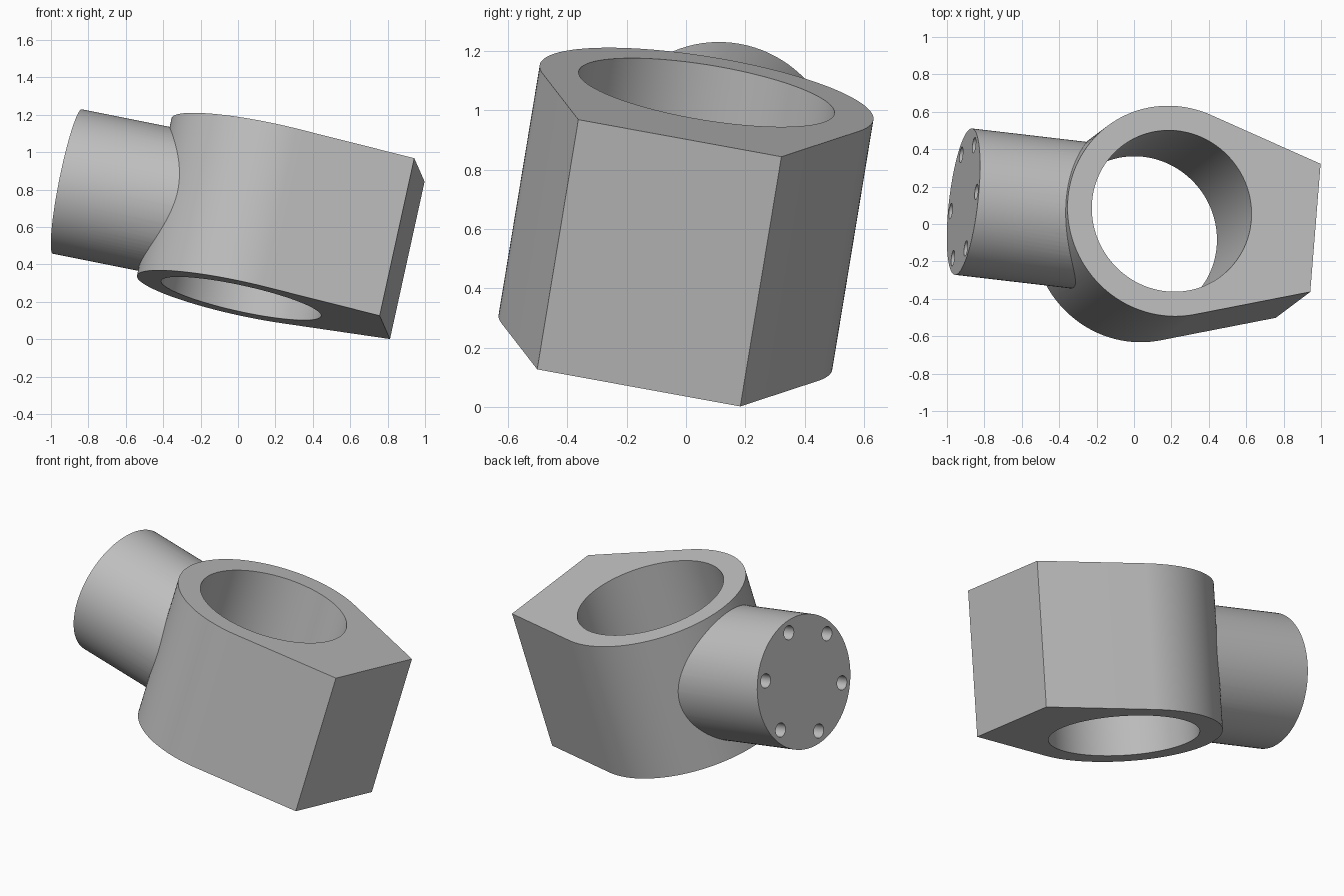
import bpy
import bmesh
from math import acos, atan2, cos, hypot, pi, radians, sin
from mathutils import Matrix, Vector

if "Cube" in bpy.data.objects:
    bpy.data.objects.remove(bpy.data.objects["Cube"])

# Dimensions in the housing's own frame: bore along z, stub along -x
HEIGHT = 0.873
OUTER_R, BORE_R = 0.57, 0.437
FLAT_X, FLAT_HALF = 0.789, 0.349
STUB_R, STUB_END = 0.394, -1.048
BOLT_CIRCLE, BOLT_R, BOLT_DEPTH = 0.325, 0.042, 0.2

# Tilted placement
across = Vector((0.079, 0.981, -0.179)).normalized()
axis = Vector((0.212, 0.160, 0.964))
axis = (axis - across * axis.dot(across)).normalized()
along = across.cross(axis)
placement = Matrix((along, across, axis)).transposed().to_4x4()
placement.translation = (0.109, 0.0, 0.639)

metal = bpy.data.materials.new("grey_metal")
metal.use_nodes = True
grey = (0.52, 0.52, 0.52, 1.0)
metal.diffuse_color = grey
metal.node_tree.nodes["Principled BSDF"].inputs["Base Color"].default_value = grey


def prism(name, outline, start, end):
    """Extrude a closed 2D outline along local z."""
    bm = bmesh.new()
    base = bm.faces.new([bm.verts.new((x, y, start)) for x, y in outline])
    top = bmesh.ops.extrude_face_region(bm, geom=[base])["geom"]
    verts = [g for g in top if isinstance(g, bmesh.types.BMVert)]
    bmesh.ops.translate(bm, verts=verts, vec=(0, 0, end - start))
    bmesh.ops.recalc_face_normals(bm, faces=bm.faces)
    mesh = bpy.data.meshes.new(name)
    bm.to_mesh(mesh)
    bm.free()
    mesh.materials.append(metal)
    obj = bpy.data.objects.new(name, mesh)
    bpy.context.collection.objects.link(obj)
    return obj


def circle(radius, count, cx=0.0, cy=0.0):
    return [(cx + radius * cos(2 * pi * i / count),
             cy + radius * sin(2 * pi * i / count)) for i in range(count)]


def combine(target, tool, operation):
    bpy.context.view_layer.update()
    mod = target.modifiers.new(operation.lower(), 'BOOLEAN')
    mod.operation = operation
    mod.solver = 'EXACT'
    mod.object = tool
    with bpy.context.temp_override(object=target, active_object=target):
        bpy.ops.object.modifier_apply(modifier=mod.name)
    bpy.data.objects.remove(tool)


# Housing: round back running in tangent lines to a flat front
tangent = atan2(FLAT_HALF, FLAT_X) + acos(OUTER_R / hypot(FLAT_X, FLAT_HALF))
steps = 96
outline = [(FLAT_X, FLAT_HALF)]
for i in range(steps + 1):
    a = tangent + (2 * pi - 2 * tangent) * i / steps
    outline.append((OUTER_R * cos(a), OUTER_R * sin(a)))
outline.append((FLAT_X, -FLAT_HALF))
housing = prism("bored_housing", outline, -HEIGHT / 2, HEIGHT / 2)

# Round stub, turned so its local z runs along -x
to_stub = Matrix.Rotation(radians(-90), 4, 'Y')
stub = prism("round_stub", circle(STUB_R, 96), 0.0, -STUB_END)
stub.matrix_world = to_stub
combine(housing, stub, 'UNION')

# Main bore
combine(housing, prism("bore_cutter", circle(BORE_R, 128), -HEIGHT, HEIGHT),
        'DIFFERENCE')

# Six bolt holes in the stub's end face
for k in range(6):
    a = radians(60 * k)
    hole = circle(BOLT_R, 24, BOLT_CIRCLE * cos(a), BOLT_CIRCLE * sin(a))
    cutter = prism("bolt_hole_cutter", hole, -STUB_END - BOLT_DEPTH, -STUB_END + 0.1)
    cutter.matrix_world = to_stub
    combine(housing, cutter, 'DIFFERENCE')

# Place and shade
housing.matrix_world = placement
bpy.ops.object.select_all(action='DESELECT')
housing.select_set(True)
bpy.context.view_layer.objects.active = housing
bpy.ops.object.shade_smooth_by_angle(angle=radians(25))
